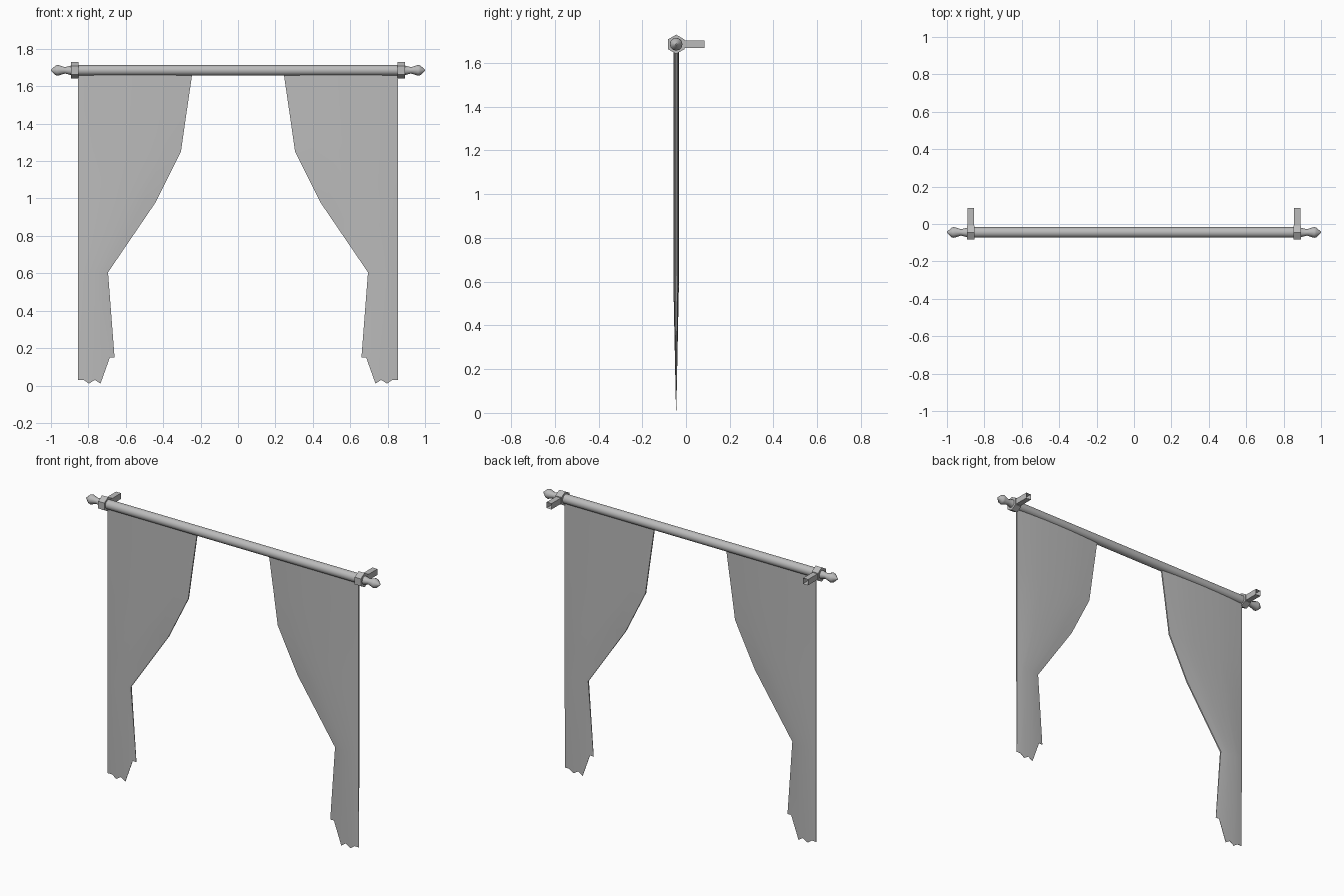
import bpy, bmesh, math

cube = bpy.data.objects.get("Cube")
if cube:
    bpy.data.objects.remove(cube, do_unlink=True)

ROD_Y, ROD_Z = -0.045, 1.685

grey = bpy.data.materials.new("plain_grey")
grey.use_nodes = True
grey.diffuse_color = (0.5, 0.5, 0.5, 1)
grey.node_tree.nodes["Principled BSDF"].inputs["Base Color"].default_value = (0.5, 0.5, 0.5, 1)


def finish(name, bm, angle=None):
    """Turn a bmesh into an object with outward normals."""
    bmesh.ops.recalc_face_normals(bm, faces=bm.faces[:])
    mesh = bpy.data.meshes.new(name)
    bm.to_mesh(mesh)
    bm.free()
    mesh.materials.append(grey)
    obj = bpy.data.objects.new(name, mesh)
    bpy.context.collection.objects.link(obj)
    if angle:
        bpy.ops.object.select_all(action='DESELECT')
        obj.select_set(True)
        bpy.context.view_layer.objects.active = obj
        bpy.ops.object.shade_smooth_by_angle(angle=math.radians(angle))
    return obj


def turned(name, profile, sides, angle=None):
    """Sweep (x, radius) stations around the rod axis, a corner pointing up."""
    bm = bmesh.new()
    rings = []
    for x, r in profile:
        turns = [2 * math.pi * i / sides for i in range(sides)]
        rings.append([bm.verts.new((x, ROD_Y + r * math.sin(t), ROD_Z + r * math.cos(t)))
                      for t in turns])
    for a, b in zip(rings, rings[1:]):
        for i in range(sides):
            j = (i + 1) % sides
            bm.faces.new((a[i], a[j], b[j], b[i]))
    bm.faces.new(rings[0])
    bm.faces.new(rings[-1])
    return finish(name, bm, angle)


def bracket_arm(name, s):
    """Square arm reaching back to the wall, hollow at its end."""
    bm = bmesh.new()
    bmesh.ops.create_cube(bm, size=1)
    for v in bm.verts:
        v.co = (s * 0.873 + v.co.x * 0.034, 0.029 + v.co.y * 0.112, ROD_Z + v.co.z * 0.036)
    end = max(bm.faces, key=lambda f: f.calc_center_median().y)
    bmesh.ops.inset_individual(bm, faces=[end], thickness=0.007)
    for v in end.verts:
        v.co.y -= 0.06
    return finish(name, bm)


# Curtain: inner edge (x, z) from top to tie, then the ragged hem
OUTER = 0.855
INNER = [(0.245, 1.665), (0.275, 1.46), (0.305, 1.25), (0.44, 0.98), (0.695, 0.605)]
HEM = [(0.66, 0.15), (0.685, 0.15), (0.735, 0.01), (0.765, 0.03),
       (0.797, 0.01), (0.825, 0.03), (OUTER, 0.03)]


def curtain(name, s):
    """Pillow-thin cloth, thickest mid-width and tapering to the hem."""
    bm = bmesh.new()
    n = len(HEM)
    rows = [[(x + (OUTER - x) * i / (n - 1), z) for i in range(n)] for x, z in INNER]
    rows.append(HEM)
    sheets = []
    for side in (-1, 1):
        sheet = []
        for row in rows:
            line = []
            for i, (x, z) in enumerate(row):
                bulge = math.sin(math.pi * i / (n - 1)) ** 0.6 if 0 < i < n - 1 else 0
                half = (0.004 + 0.009 * bulge) * min(1, z / 0.6)
                if row is HEM:
                    half = 0.0008
                line.append(bm.verts.new((s * x, ROD_Y + side * half, z)))
            sheet.append(line)
        sheets.append(sheet)
        for a, b in zip(sheet, sheet[1:]):
            for i in range(n - 1):
                bm.faces.new((a[i], a[i + 1], b[i + 1], b[i]))
    # close the rim between both sheets
    front, back = [sh[0] + [r[-1] for r in sh[1:]] + sh[-1][-2::-1]
                   + [r[0] for r in sh[-2:0:-1]] for sh in sheets]
    for i in range(len(front)):
        j = (i + 1) % len(front)
        bm.faces.new((front[i], front[j], back[j], back[i]))
    return finish(name, bm, 40)


turned("curtain_rod", [(-0.88, 0.028), (0.88, 0.028)], 16, 40)
for label, s in (("left", 1), ("right", -1)):
    turned(label + "_bracket_collar", [(s * 0.852, 0.044), (s * 0.894, 0.044)], 6)
    turned(label + "_finial", [(s * x, r) for x, r in
           ((0.89, 0.026), (0.925, 0.017), (0.963, 0.029), (0.975, 0.026), (1.0, 0.003))], 12, 35)
    bracket_arm(label + "_bracket_arm", s)
    curtain(label + "_curtain", s)
